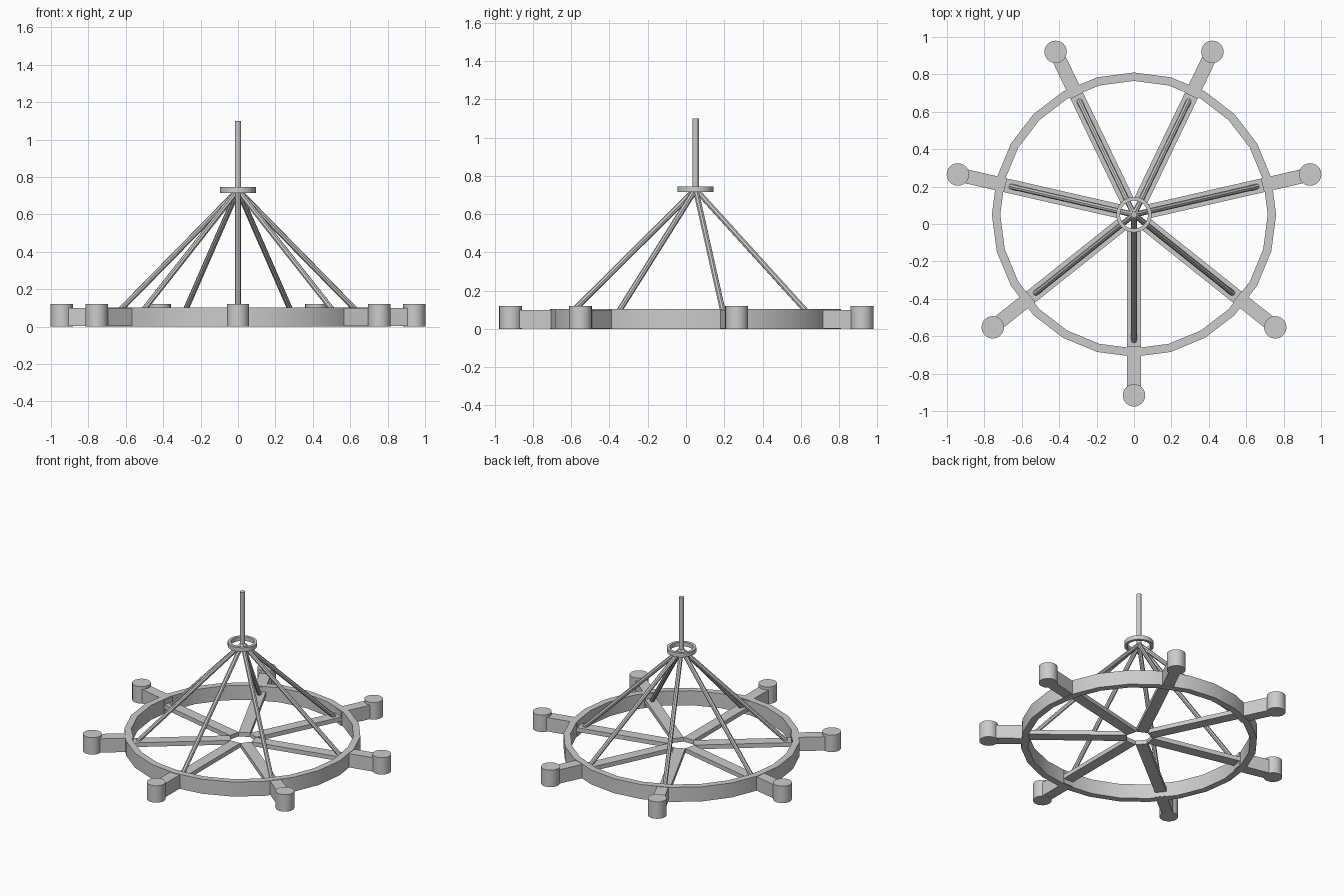
import bpy, math
from mathutils import Vector

if "Cube" in bpy.data.objects:
    bpy.data.objects.remove(bpy.data.objects["Cube"])

CX = Vector((0, 0.05, 0))   # hub axis
N = 7                       # arms


def finish(name, smooth=True):
    ob = bpy.context.object
    ob.name = name
    if smooth:
        bpy.ops.object.shade_smooth_by_angle(angle=math.radians(30))
    return ob


def rod(name, a, b, r, sides):
    a, b = Vector(a), Vector(b)
    d = b - a
    bpy.ops.mesh.primitive_cylinder_add(vertices=sides, radius=r, depth=d.length,
                                        location=(a + b) / 2 + CX)
    bpy.context.object.rotation_euler = d.to_track_quat('Z', 'Y').to_euler()
    return finish(name, sides > 12)


def ring(name, r_out, r_in, z0, z1, sides, smooth):
    verts, faces = [], []
    for i in range(sides):
        t = 2 * math.pi * i / sides
        for r, z in ((r_in, z0), (r_out, z0), (r_out, z1), (r_in, z1)):
            verts.append((r * math.cos(t), r * math.sin(t), z))
        j = (i + 1) % sides
        for k in range(4):
            m = (k + 1) % 4
            faces.append((4 * i + k, 4 * j + k, 4 * j + m, 4 * i + m)[::-1])
    me = bpy.data.meshes.new(name)
    me.from_pydata(verts, [], faces)
    ob = bpy.data.objects.new(name, me)
    ob.location = CX
    bpy.context.collection.objects.link(ob)
    bpy.context.view_layer.objects.active = ob
    ob.select_set(True)
    return finish(name, smooth)


def bar(name, angle, r0, r1, width, z0, z1):
    u = Vector((math.cos(angle), math.sin(angle), 0))
    bpy.ops.mesh.primitive_cube_add(size=1, location=CX + u * (r0 + r1) / 2
                                    + Vector((0, 0, (z0 + z1) / 2)))
    ob = bpy.context.object
    ob.scale = (r1 - r0, width, z1 - z0)
    ob.rotation_euler.z = angle
    return finish(name, False)


# wheel rim and small collar
ring("rim", 0.76, 0.715, 0.0, 0.103, 24, False)
ring("collar", 0.095, 0.075, 0.715, 0.745, 24, True)

# hanging pole
rod("pole", (0, 0, 0.715), (0, 0, 1.1), 0.017, 12)

# arms with inner spoke, outer block, candle cup and support rod
for i in range(N):
    a = -math.pi / 2 + 2 * math.pi * i / N
    c, s = math.cos(a), math.sin(a)
    bar(f"spoke_{i}", a, 0.078, 0.73, 0.075, 0.035, 0.065)
    bar(f"outer_arm_{i}", a, 0.705, 0.94, 0.075, 0.002, 0.1)
    rod(f"cup_{i}", (0.966 * c, 0.966 * s, 0), (0.966 * c, 0.966 * s, 0.12), 0.06, 24)
    rod(f"support_rod_{i}", (0.675 * c, 0.675 * s, 0.06), (0.005 * c, 0.005 * s, 0.725),
        0.015, 8)
